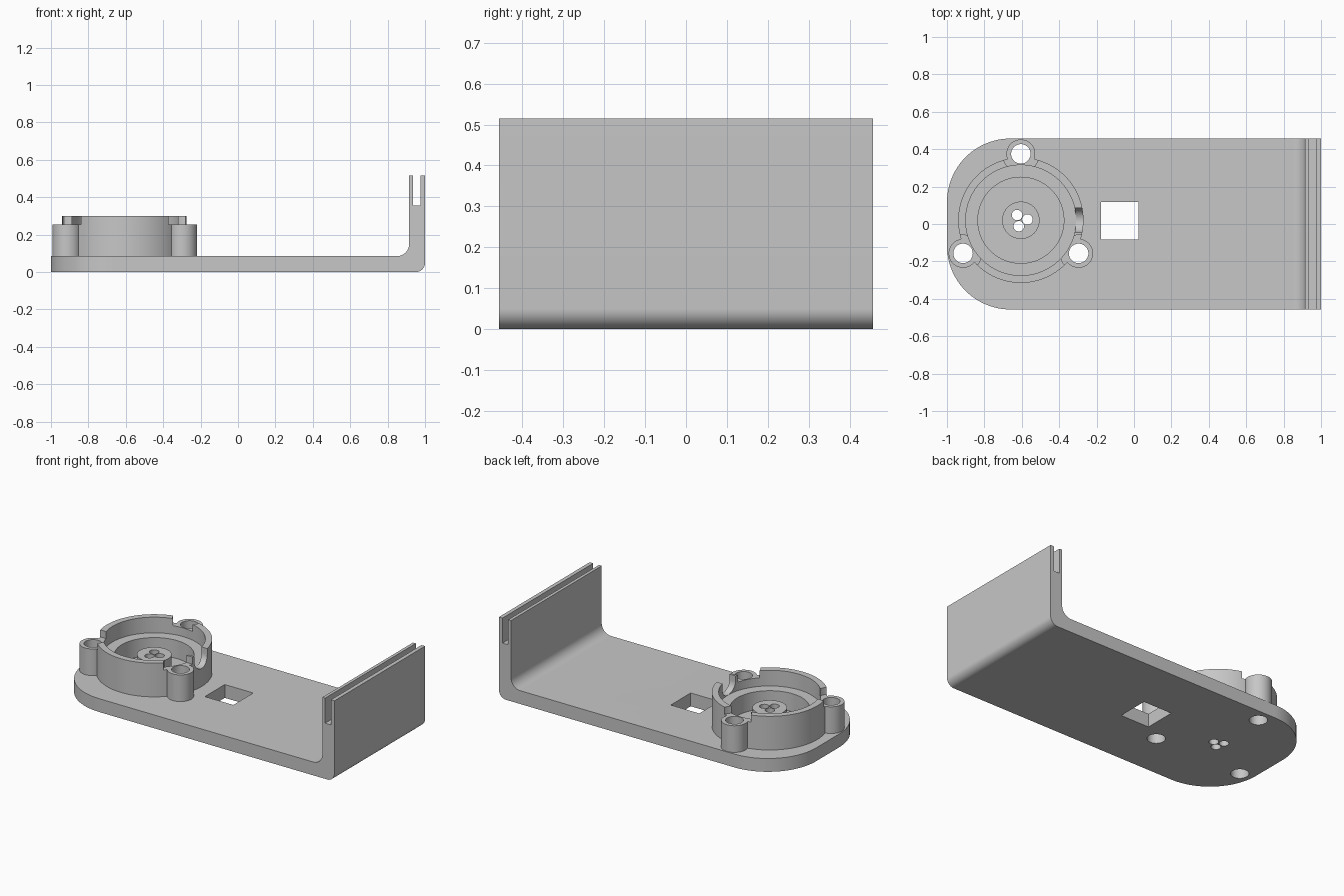
import bpy, bmesh
from math import cos, sin, radians

if "Cube" in bpy.data.objects:
    bpy.data.objects.remove(bpy.data.objects["Cube"])

HALF_Y, FLOOR, TOP = 0.457, 0.085, 0.515
CX, CY = -0.605, 0.02                       # centre of the round housing
BOSSES = [(CX, 0.375), (-0.914, -0.157), (-0.296, -0.157)]
STEP, RIM, BOSS_TOP = 0.2, 0.3, 0.255

grey = bpy.data.materials.new("plain_grey")
grey.use_nodes = True
colour = (0.57, 0.57, 0.57, 1)
grey.diffuse_color = colour
grey.node_tree.nodes["Principled BSDF"].inputs["Base Color"].default_value = colour


def arc(x, y, r, start, end, n=16):
    angles = [radians(start + (end - start) * i / n) for i in range(n + 1)]
    return [(x + r * cos(a), y + r * sin(a)) for a in angles]


def prism(name, points, low, high, place=lambda u, v, w: (u, v, w)):
    """Extrude a flat outline from low to high; place maps it to the axes."""
    bm = bmesh.new()
    ends = [[bm.verts.new(place(u, v, w)) for u, v in points] for w in (low, high)]
    for ring in ends:
        bm.faces.new(ring)
    for i in range(len(points)):
        bm.faces.new((ends[0][i - 1], ends[0][i], ends[1][i], ends[1][i - 1]))
    bmesh.ops.recalc_face_normals(bm, faces=bm.faces)
    mesh = bpy.data.meshes.new(name)
    bm.to_mesh(mesh)
    bm.free()
    mesh.materials.append(grey)
    obj = bpy.data.objects.new(name, mesh)
    bpy.context.scene.collection.objects.link(obj)
    return obj


def rod(x, y, r, low, high, n=64):
    return prism("rod", arc(x, y, r, 0, 360, n)[:-1], low, high)


def box(x0, x1, y0, y1, low, high):
    return prism("box", [(x0, y0), (x1, y0), (x1, y1), (x0, y1)], low, high)


def combine(tool, operation):
    """Apply a boolean to the bracket and discard the tool."""
    bpy.context.view_layer.objects.active = bracket
    mod = bracket.modifiers.new("shape", "BOOLEAN")
    mod.operation, mod.object, mod.solver = operation, tool, "EXACT"
    bpy.ops.object.modifier_apply(modifier=mod.name)
    bpy.data.objects.remove(tool)


def add(tool):
    combine(tool, "UNION")


def cut(tool):
    combine(tool, "DIFFERENCE")


# Plate and upright wall with a rounded bend and a grooved top edge
side = [(-1, 0)] + arc(0.95, 0.05, 0.05, -90, 0)
side += [(1, TOP), (0.975, TOP), (0.975, 0.355), (0.935, 0.355), (0.935, TOP), (0.915, TOP)]
side += arc(0.85, 0.15, 0.065, 0, -90) + [(-1, FLOOR)]
bracket = prism("bracket", side, -HALF_Y, HALF_Y, lambda u, v, w: (u, w, v))

# Large rounded corners at the housing end
R = 0.34
plan = arc(-1 + R, HALF_Y - R, R, 90, 180, 24) + arc(-1 + R, -HALF_Y + R, R, 180, 270, 24)
plan += [(1.1, -HALF_Y), (1.1, HALF_Y)]
combine(prism("plan", plan, -0.1, 0.7), "INTERSECT")

# Round housing and screw bosses, with the rim relieved around each boss
add(rod(CX, CY, 0.335, 0.04, RIM, 96))
for x, y in BOSSES:
    add(rod(x, y, 0.077, 0.04, 0.275))
for x, y in BOSSES:
    cut(rod(x, y, 0.098, BOSS_TOP, 0.4))

# Stepped pocket, then the central hub
cut(rod(CX, CY, 0.295, STEP, 0.5, 96))
cut(rod(CX, CY, 0.23, FLOOR, 0.5, 96))
add(rod(CX, CY, 0.1, 0.04, STEP))

# Screw holes, wire holes and square window through the plate
for x, y in BOSSES:
    cut(rod(x, y, 0.052, -0.1, 0.5, 48))
for x, y in [(-0.625, 0.048), (-0.57, 0.024), (-0.616, -0.012)]:
    cut(rod(x, y, 0.028, -0.1, 0.5, 32))
cut(box(-0.176, 0.025, -0.083, 0.118, -0.1, 0.3))

# Rounded cable notch in the rim
notch = arc(CY, 0.265, 0.065, 180, 360, 24) + [(CY + 0.065, 0.4), (CY - 0.065, 0.4)]
cut(prism("notch", notch, -0.335, -0.24, lambda u, v, w: (w, u, v)))

bpy.ops.object.select_all(action="DESELECT")
bracket.select_set(True)
bpy.context.view_layer.objects.active = bracket
bpy.ops.object.shade_smooth_by_angle(angle=radians(30))
